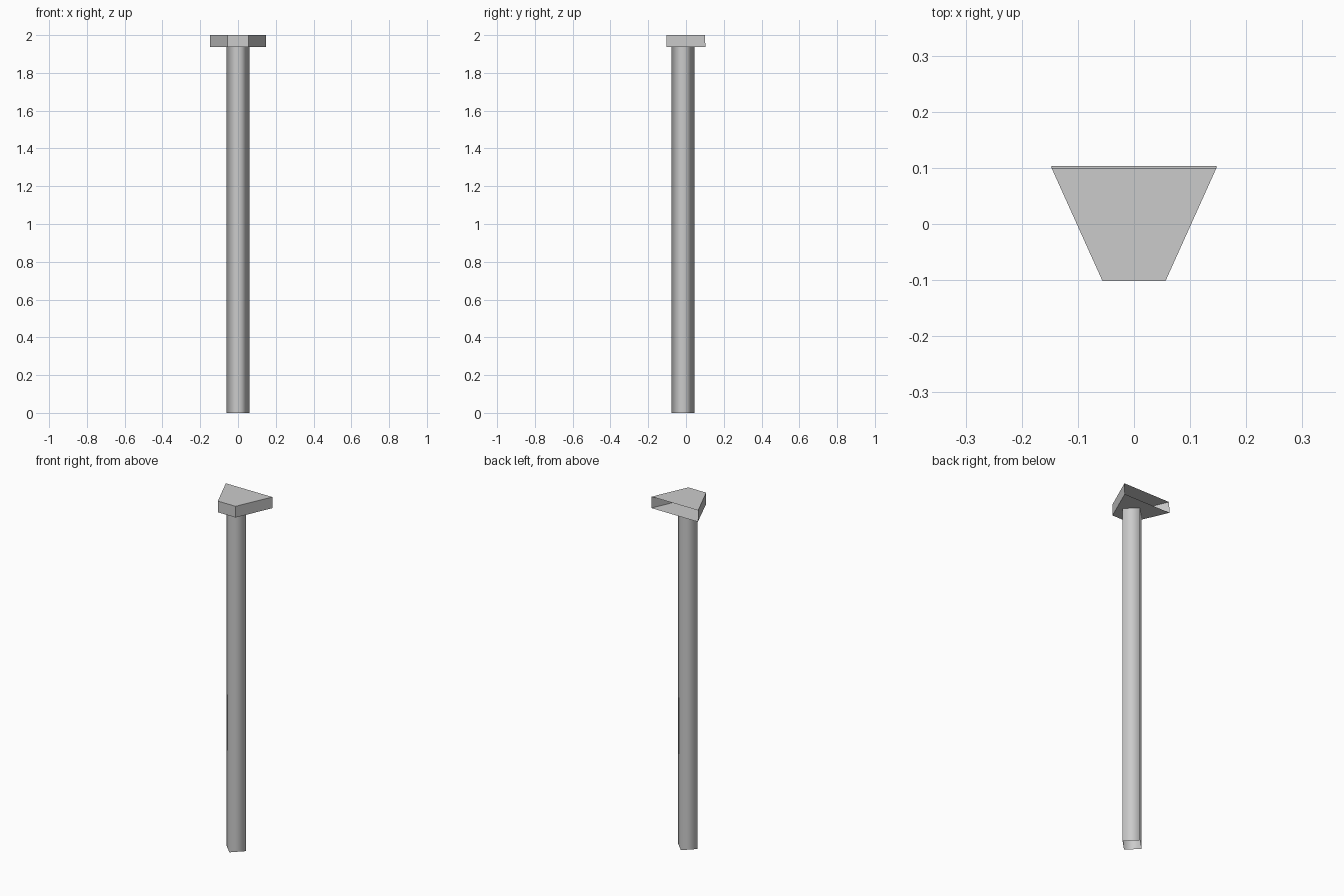
import bpy, bmesh

if "Cube" in bpy.data.objects:
    bpy.data.objects.remove(bpy.data.objects["Cube"])

CAP_Z = 1.936


def make_object(name, bm, smooth=False):
    bmesh.ops.recalc_face_normals(bm, faces=bm.faces)
    mesh = bpy.data.meshes.new(name)
    bm.to_mesh(mesh)
    bm.free()
    for p in mesh.polygons:
        p.use_smooth = smooth
    obj = bpy.data.objects.new(name, mesh)
    bpy.context.collection.objects.link(obj)
    return obj


def loft(bottom, top, z0, z1, skip=()):
    """Side walls between two outlines; skipped sides stay open."""
    bm = bmesh.new()
    lo = [bm.verts.new((x, y, z0)) for x, y in bottom]
    hi = [bm.verts.new((x, y, z1)) for x, y in top]
    n = len(lo)
    for i in range(n):
        if i not in skip:
            j = (i + 1) % n
            bm.faces.new((lo[i], lo[j], hi[j], hi[i]))
    return bm, lo, hi


# Post: open-ended diamond tube, smooth shaded, set slightly forward
r, cy = 0.062, -0.016
diamond = [(r, cy), (0, cy + r), (-r, cy), (0, cy - r)]
bm, _, _ = loft(diamond, diamond, 0, CAP_Z)
make_object("post", bm, smooth=True)


# Head: flat trapezoid box, open at the back (side 2)
def trapezoid(back_y):
    return [(-0.056, -0.102), (0.056, -0.102), (0.147, back_y), (-0.147, back_y)]


bm, lo, hi = loft(trapezoid(0.103), trapezoid(0.100), CAP_Z, 2.0, skip=(2,))
bm.faces.new(lo[::-1])
bm.faces.new(hi)
make_object("head", bm)
